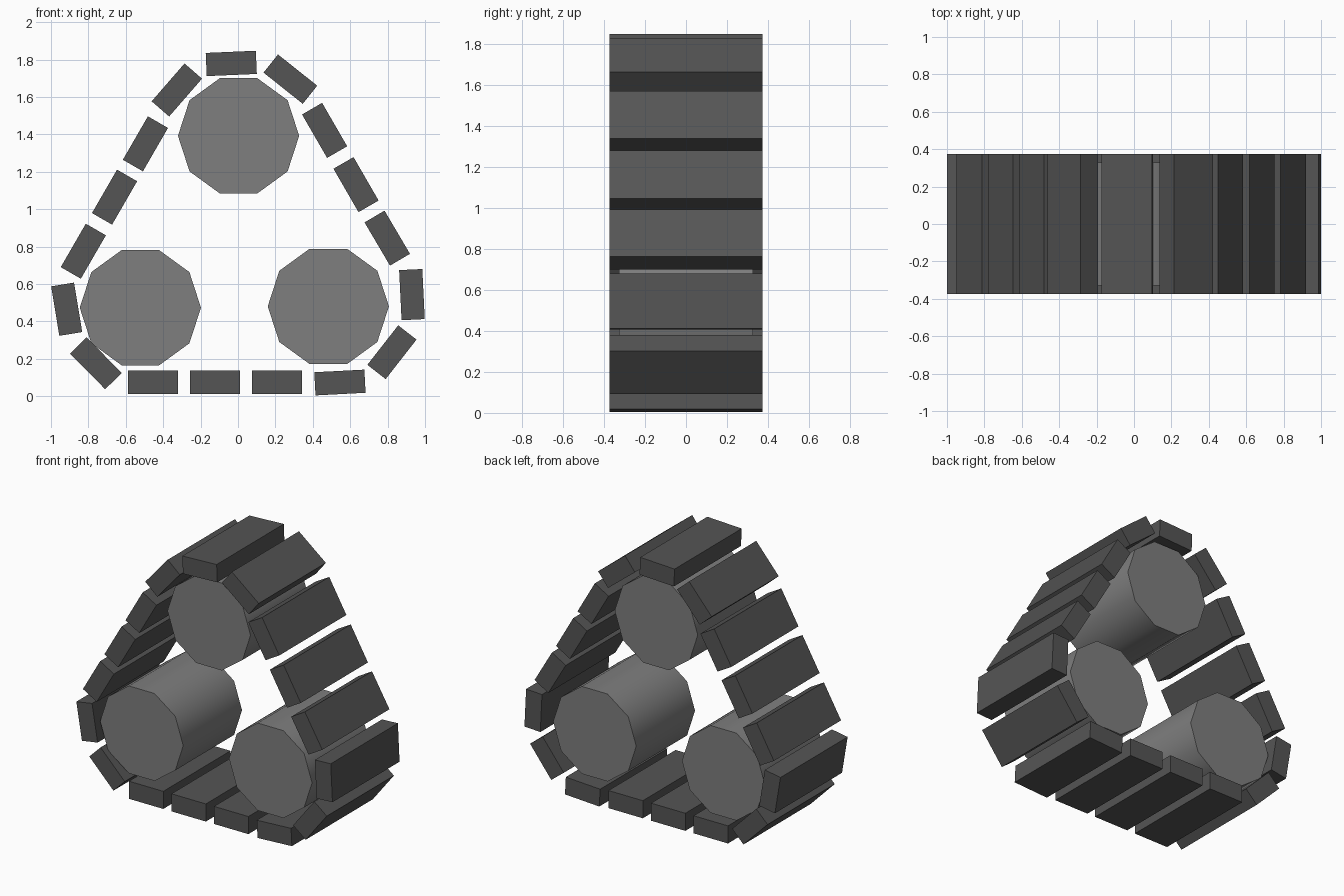
import bpy
from math import radians

if "Cube" in bpy.data.objects:
    bpy.data.objects.remove(bpy.data.objects["Cube"])


def material(name, grey):
    m = bpy.data.materials.new(name)
    m.diffuse_color = (grey, grey, grey, 1)
    m.use_nodes = True
    m.node_tree.nodes["Principled BSDF"].inputs["Base Color"].default_value = m.diffuse_color
    return m


rubber = material("dark_rubber", 0.09)
metal = material("roller_grey", 0.21)

# Three ten-sided rollers lying along y, a vertex pointing to +x
ROLLERS = {"top": (0.003, 1.392), "left": (-0.522, 0.473), "right": (0.483, 0.48)}
for side, (x, z) in ROLLERS.items():
    bpy.ops.mesh.primitive_cylinder_add(
        vertices=10, radius=0.324, depth=0.655,
        location=(x, 0, z), rotation=(radians(90), 0, 0))
    roller = bpy.context.object
    roller.name = side + "_roller"
    # turn the rim so that flats face up and down
    for v in roller.data.vertices:
        v.co.x, v.co.y = v.co.y, -v.co.x
    roller.data.materials.append(metal)
    bpy.ops.object.shade_smooth_by_angle(angle=radians(40))

# Track pads, clockwise from the top: x, z, tilt in degrees
PADS = [
    (-0.036, 1.779, 2.5), (0.280, 1.695, -38.5), (0.463, 1.421, -60),
    (0.631, 1.131, -60), (0.798, 0.845, -59.5), (0.930, 0.543, -87.2),
    (0.823, 0.235, 52), (0.545, 0.073, 3), (0.209, 0.074, 0),
    (-0.123, 0.074, 0), (-0.455, 0.074, 0), (-0.760, 0.176, -45.4),
    (-0.916, 0.465, -80.6), (-0.827, 0.775, 60), (-0.660, 1.064, 60),
    (-0.495, 1.349, 60), (-0.327, 1.637, 49),
]
for i, (x, z, tilt) in enumerate(PADS, 1):
    bpy.ops.mesh.primitive_cube_add(
        size=1, location=(x, 0, z), rotation=(0, radians(-tilt), 0))
    pad = bpy.context.object
    pad.name = f"track_pad_{i:02d}"
    pad.scale = (0.268, 0.748, 0.124)
    pad.data.materials.append(rubber)
